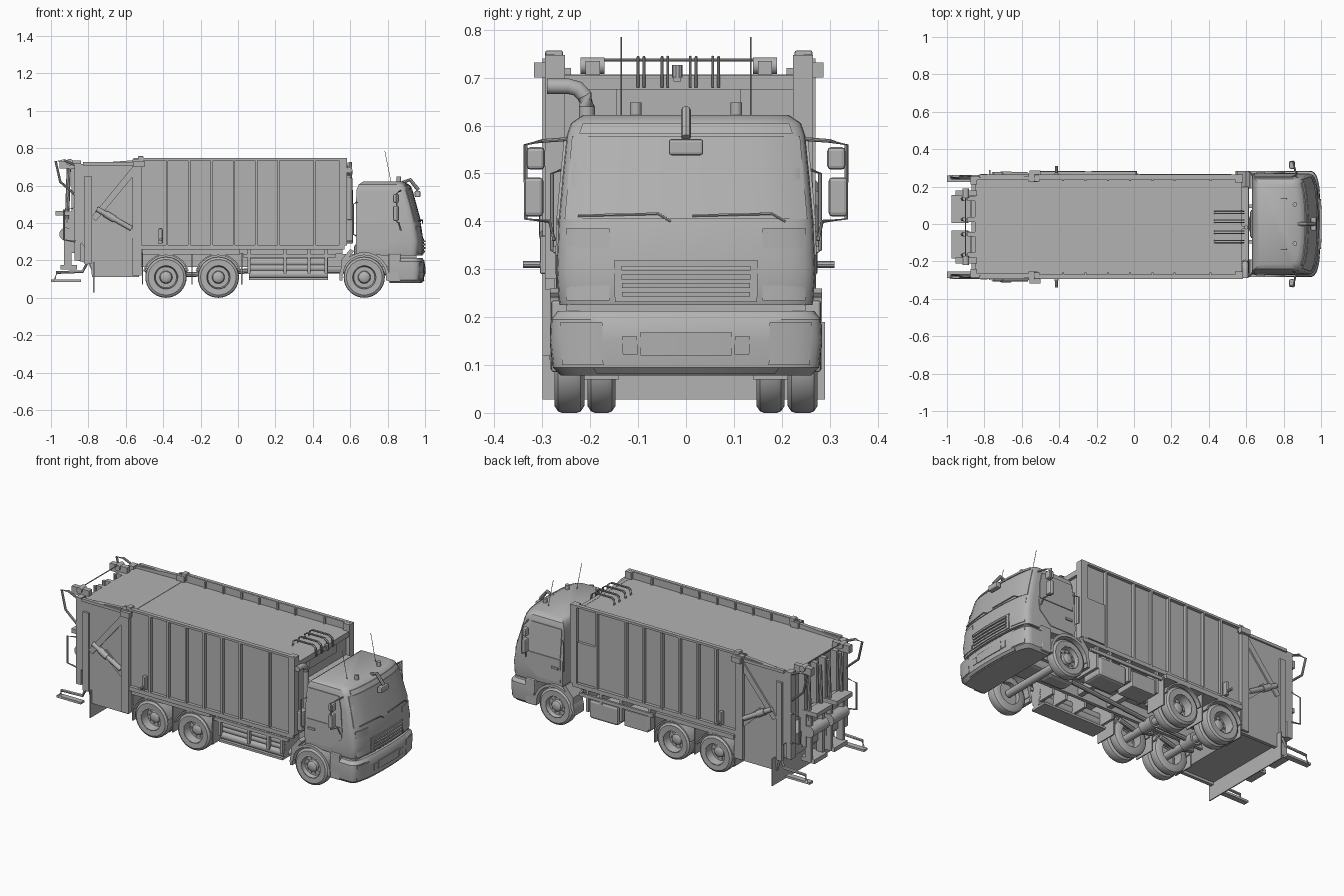
import bpy, bmesh, math
from mathutils import Vector

cube = bpy.data.objects.get("Cube")
if cube:
    bpy.data.objects.remove(cube, do_unlink=True)

grey = bpy.data.materials.new("plain grey")
grey.use_nodes = True
grey.diffuse_color = (0.45, 0.45, 0.45, 1)
grey.node_tree.nodes["Principled BSDF"].inputs["Base Color"].default_value = (0.45, 0.45, 0.45, 1)


def finish(name, bm, smooth=False):
    bmesh.ops.recalc_face_normals(bm, faces=bm.faces)
    mesh = bpy.data.meshes.new(name)
    bm.to_mesh(mesh)
    bm.free()
    mesh.materials.append(grey)
    ob = bpy.data.objects.new(name, mesh)
    bpy.context.collection.objects.link(ob)
    if smooth:
        bpy.ops.object.select_all(action='DESELECT')
        ob.select_set(True)
        bpy.context.view_layer.objects.active = ob
        bpy.ops.object.shade_smooth_by_angle(angle=math.radians(35))
    return ob


def skin(name, rings, smooth=False, closed=False):
    """Join matching rings of points, capping the ends unless closed."""
    bm = bmesh.new()
    vs = [[bm.verts.new(p) for p in r] for r in rings]
    pairs = list(zip(vs, vs[1:])) + ([(vs[-1], vs[0])] if closed else [])
    for a, b in pairs:
        for i in range(len(a)):
            j = (i + 1) % len(a)
            bm.faces.new((a[i], a[j], b[j], b[i]))
    if not closed:
        bm.faces.new(vs[0])
        bm.faces.new(vs[-1])
    return finish(name, bm, smooth)


def box(name, x0, x1, y0, y1, z0, z1, bevel=0):
    ring = lambda z: [(x0, y0, z), (x1, y0, z), (x1, y1, z), (x0, y1, z)]
    ob = skin(name, [ring(z0), ring(z1)])
    if bevel:
        m = ob.modifiers.new("bevel", 'BEVEL')
        m.width, m.segments = bevel, 2


def prism(name, pts, y0, y1):
    skin(name, [[(x, y, z) for x, z in pts] for y in (y0, y1)])


def tube(name, pts, r, n=10):
    """Round bar through a few points."""
    pts = [Vector(p) for p in pts]
    rings = []
    for i, p in enumerate(pts):
        d = (pts[min(i + 1, len(pts) - 1)] - pts[max(i - 1, 0)]).normalized()
        u = d.cross(Vector((0, 0, 1)) if abs(d.z) < 0.9 else Vector((1, 0, 0))).normalized()
        v = d.cross(u)
        turns = [math.tau * k / n for k in range(n)]
        rings.append([p + r * (math.cos(t) * u + math.sin(t) * v) for t in turns])
    skin(name, rings, True)


def lathe_y(name, profile, x, z, side, closed=False, n=36):
    """Spin (radius, y) pairs about a sideways axle."""
    turns = [math.tau * k / n for k in range(n)]
    skin(name, [[(x + r * math.cos(t), side * y, z + r * math.sin(t)) for t in turns]
                for r, y in profile], True, closed)


def arch(name, x, r, y0, y1, a0, a1, thick=.008):
    rings = []
    for k in range(17):
        t = math.radians(a0 + (a1 - a0) * k / 16)
        c, s = math.cos(t), math.sin(t)
        rings.append([(x + q * c, y, 0.11 + q * s) for q, y in
                      ((r, y0), (r, y1), (r + thick, y1), (r + thick, y0))])
    skin(name, rings, True)


# Curved cab and bumper shells: rows of height, back, front, half width
CAB = [(.225, .80, .985, .264), (.236, .63, .988, .266), (.30, .63, .992, .27), (.40, .63, .977, .266),
       (.50, .63, .952, .257), (.58, .635, .928, .249), (.605, .645, .914, .24), (.622, .67, .885, .215)]
BUMPER = [(.078, .81, .978, .262), (.095, .81, .994, .278), (.15, .81, 1.0, .284),
          (.195, .81, .998, .282), (.213, .81, .985, .268)]


def at(rows, z):
    for a, b in zip(rows, rows[1:]):
        if z <= b[0]:
            f = max(0, (z - a[0]) / (b[0] - a[0]))
            return [p + f * (q - p) for p, q in zip(a, b)]
    return rows[-1]


def nose(rows, z, s, off=0):
    """Point on a gently bowed front with rounded corners."""
    _, _, front, hw = at(rows, z)
    c = math.sqrt(max(0, 1 - abs(s) ** 7))
    return (front - .02 * s * s - .045 * (1 - c ** .6) + off, s * hw, z)


def shell(name, rows):
    spread = [math.sin(math.pi / 2 * k / 12) for k in range(-12, 13)]
    skin(name, [[nose(rows, z, s) for s in spread] + [(b, hw, z), (b, -hw, z)]
                for z, b, f, hw in rows], True)


def patch(name, rows, z0, z1, s0, s1, off=.004):
    """Thin plate following the curved front."""
    rings = []
    for k in range(13):
        s = s0 + (s1 - s0) * k / 12
        rings.append([nose(rows, z, s, o) for z, o in ((z0, -.003), (z1, -.003), (z1, off), (z0, off))])
    skin(name, rings, True)


def side_plate(name, pts, side, off):
    skin(name, [[(x, side * (at(CAB, z)[3] + o), z) for x, z in pts] for o in (-.004, off)])


shell("cab_shell", CAB)
shell("front_bumper", BUMPER)
patch("windscreen", CAB, .405, .578, -.955, .955)
patch("sun_visor", CAB, .584, .604, -.9, .9, .005)
patch("grille_surround", CAB, .232, .318, -.56, .56, .006)
for i in range(4):
    patch("grille_slat", CAB, .243 + i * .018, .253 + i * .018, -.5, .5, .012)
patch("lower_grille", BUMPER, .12, .168, -.34, .34, .004)
patch("bumper_lip", BUMPER, .082, .094, -.7, .7, .004)
box("bumper_step", .82, .955, -.25, .25, .205, .23)
for s in (-1, 1):
    patch("headlamp", BUMPER, .10, .19, s * .62, s * .93)
    patch("fog_lamp", BUMPER, .122, .16, s * .36, s * .47)
    patch("corner_panel", CAB, .235, .385, s * .6, s * .94)
    tube("wiper", [nose(CAB, .412, s * .45 - .4, .01), nose(CAB, .416, s * .45 + .23, .014),
                   nose(CAB, .4, s * .45 + .33, .01)], .003, 6)
    # Doors, windows and steps
    side_plate("door_panel", [(.645, .26), (.80, .26), (.875, .33), (.88, .395), (.645, .395)], s, .004)
    side_plate("side_window", [(.645, .405), (.875, .405), (.865, .5), (.845, .572), (.645, .572)], s, .005)
    box("door_handle", .655, .70, s * .266, s * .278, .335, .347)
    box("cab_step", .805, .87, s * .2, s * .282, .085, .235, .006)
    arch("front_fender", .675, .118, s * .19, s * .284, -8, 188, .016)
    prism("fender_skirt", [(.55, .12), (.562, .12), (.575, .19), (.62, .25), (.6, .26), (.55, .2)], s * .19, s * .284)
    # Mirrors
    tube("mirror_arm", [(.87, s * .245, .572), (.86, s * .3, .568), (.85, s * .335, .56), (.85, s * .335, .405),
                        (.86, s * .285, .40), (.87, s * .275, .36)], .004, 8)
    box("main_mirror", .83, .86, s * .298, s * .338, .41, .492, .008)
    box("wide_mirror", .83, .86, s * .295, s * .333, .508, .555, .008)
    # Roof fittings
    tube("aerial", [(.82, s * .135, .61), (.785, s * .135, .785)], .0015, 6)
    tube("roof_beacon", [(.86, s * .105, z) for z in (.60, .63, .648)], .012, 12)
    tube("cab_hand_rail", [(.635, s * .262, .33), (.615, s * .28, .34), (.615, s * .28, .5), (.635, s * .255, .51)], .004, 8)
tube("front_mirror_arm", [(.88, 0, .615), (.92, 0, .632), (.965, 0, .575)], .01, 8)
box("front_mirror", .945, .975, -.036, .036, .538, .572, .006)
tube("rear_lamp", [(.60, -.018, .70), (.60, -.018, .727)], .011)
box("rear_lamp_bracket", .555, .61, -.026, -.01, .692, .702)

# Gear between cab and body
box("cooling_unit", .575, .615, -.2, .2, .29, .58, .006)
tube("air_intake", [(.595, -.29, .682), (.595, -.245, .682), (.595, -.226, .677), (.595, -.212, .662),
                    (.595, -.207, .64), (.595, -.207, .32)], .0165, 14)
box("intake_filter", .575, .615, -.27, -.16, .3, .42, .01)

# Refuse body, slightly off centre, with its roof sunk between raised side walls
LEFT, RIGHT = .255, -.285
MID = (LEFT + RIGHT) / 2
RIBS = (-.38, -.26, -.14, -.022, .098, .217, .41)
box("body_container", -.53, .56, RIGHT + .01, LEFT - .01, .26, .705)
box("front_beam", .555, .578, RIGHT, LEFT, .675, .706)
prism("front_panel_gusset", [(.556, .62), (.572, .62), (.572, .69), (.556, .69)], MID - .13, MID + .13)
for s, edge in ((-1, RIGHT), (1, LEFT)):
    wall = edge - s * .01
    for x in RIBS:
        box("body_rib", x - .006, x + .006, wall, edge + s * .01, .275, .74)
        box("wall_stay", x - .005, x + .005, edge - s * .026, wall, .70, .742)
    box("side_wall_top", -.56, .57, wall - s * .006, wall, .70, .747)
    box("upper_rail", -.53, .57, wall, edge + s * .009, .735, .748)
    box("lower_rail", -.53, .57, wall, edge + s * .009, .258, .282)
    box("front_post", .54, .582, edge - s * .032, edge + s * .01, .28, .747)
    box("rear_post", -.565, -.515, edge - s * .03, edge + s * .015, .12, .74)
    box("post_cap", -.535, -.505, edge - s * .028, edge + s * .009, .715, .757, .004)
    box("hinge_block", -.56, -.50, edge + s * .005, edge + s * .032, .70, .732)
    box("control_box", -.425, -.405, wall, edge + s * .02, .29, .37, .004)
    tube("side_lamp", [(-.415, edge, .31), (-.415, MID + s * .325, .31)], .008)
    # Tailgate sides with braces and rams
    prism("tailgate_side", [(-.845, .715), (-.56, .735), (-.53, .735), (-.53, .11), (-.78, .11), (-.79, .19),
                            (-.80, .25), (-.845, .3)], edge - s * .02, edge)
    prism("tailgate_brace", [(-.785, .43), (-.76, .41), (-.56, .65), (-.56, .705)], edge, edge + s * .009)
    prism("lower_brace", [(-.70, .44), (-.67, .46), (-.56, .36), (-.56, .315)], edge, edge + s * .008)
    tube("tailgate_ram", [(-.755, edge + s * .008, .475), (-.57, edge + s * .008, .37)], .014, 14)
    tube("ram_collar", [(-.71, edge + s * .008, .45), (-.66, edge + s * .008, .42)], .019, 14)
    box("tailgate_post", -.82, -.783, edge - s * .01, edge + s * .013, .18, .65)
    box("rear_edge_post", -.875, -.84, edge - s * .045, edge, .2, .72)
    box("tailgate_top_rail", -.83, -.56, edge - s * .01, edge + s * .01, .708, .725)
    # Standing boards and grab rails
    box("foot_board", -1.0, -.84, edge - s * .03, edge + s * .003, .085, .098)
    tube("board_bracket", [(-.98, edge, .09), (-.97, edge, .135), (-.83, edge, .14), (-.80, edge, .2)], .008)
    tube("upper_arm", [(-.85, edge - s * .01, .70), (-.93, edge - s * .01, .735), (-.975, edge - s * .01, .73),
                       (-.95, edge - s * .01, .62), (-.87, edge - s * .01, .55)], .007)
    tube("grab_rail", [(-.87, edge, .48), (-.93, edge, .47), (-.93, edge, .31), (-.87, edge, .3)], .005, 8)
    # Two bin lifts
    y = MID + s * .095
    box("lift_plate", -.90, -.875, y - .07, y + .07, .24, .46)
    for d in (-.055, .055):
        box("lift_arm", -.93, -.89, y + d - .01, y + d + .01, .16, .42)
        box("lift_mast", -.89, -.85, y + d - .013, y + d + .013, .25, .70)
        tube("lift_ram", [(-.915, y + d, .40), (-.905, y + d, .69)], .012)
    tube("lift_pivot", [(-.92, y - .075, .34), (-.92, y + .075, .34)], .035, 18)
    box("lift_comb", -.975, -.9, y - .075, y + .075, .44, .465)
    box("lift_foot", -.95, -.86, y - .06, y + .06, .15, .175)
    tube("top_pivot", [(-.90, y + s * .06, .725), (-.90, y + s * .11, .725)], .018, 14)
    box("top_bracket", -.955, -.84, y + s * .07, y + s * .1, .69, .735)
box("tailgate_inner", -.80, -.53, RIGHT + .02, LEFT - .02, .19, .69)
prism("tailgate_roof", [(-.85, .69), (-.85, .702), (-.56, .707), (-.53, .707), (-.53, .69)], RIGHT, LEFT)
prism("hopper_sill", [(-.86, .2), (-.87, .33), (-.79, .36), (-.79, .18)], RIGHT + .03, LEFT - .03)
prism("hopper_floor", [(-.81, .2), (-.77, .125), (-.56, .125), (-.53, .2)], RIGHT + .02, LEFT - .02)
box("rear_flap", -.774, -.768, -.3, .29, .028, .19)
tube("lift_cross_bar", [(-.90, MID - .18, .737), (-.90, MID + .18, .737)], .003, 8)
box("side_door", .42, .535, LEFT - .01, LEFT + .006, .29, .53)
for y in (-.094, -.044, .015, .062):
    for d in (-.006, .006):
        tube("roof_hose", [(.43, y + d, .705), (.435, y + d, .735), (.45, y + d, .743), (.56, y + d, .743),
                           (.58, y + d, .73), (.588, y + d, .68)], .003, 8)

# Chassis and running gear
for s in (-1, 1):
    box("chassis_rail", -.78, .9, s * .085, s * .105, .165, .235)
    box("sub_frame", -.53, .56, s * .085, s * .12, .235, .262)
    box("side_guard_rail", .03, .52, s * .255, s * .268, .215, .235)
    for x in (.06, .25, .38, .47):
        box("guard_bracket", x - .008, x + .008, s * .1, s * .262, .13, .262)
    for x in (-.51, -.245, .02):
        box("mudflap", x - .003, x + .003, s * .14, s * .27, .07, .24)
    box("bogie_skirt", -.51, .01, s * .14, s * .28, .232, .258)
    for x in (-.385, -.105):
        arch("rear_fender", x, .118, s * .14, s * .283, 15, 165)
        tube("leaf_spring", [(x - .11, s * .11, .15), (x, s * .11, .12), (x + .11, s * .11, .15)], .014)
for i, z in enumerate((.125, .16, .19)):
    tube("air_tank", [(.06, -.22 - .01 * (i == 0), z), (.48, -.22 - .01 * (i == 0), z)], .024, 16)
box("tank_tray", .06, .48, -.265, -.16, .095, .108)
box("battery_box", .07, .23, .14, .26, .11, .205, .006)
box("fuel_tank", .27, .46, .13, .262, .095, .21, .015)
for x in (-.68, -.5, -.24, .1, .3, .5):
    box("cross_member", x - .015, x + .015, -.1, .1, .175, .225)
box("engine_block", .62, .92, -.08, .08, .12, .29, .02)
box("gearbox", .45, .62, -.05, .05, .13, .23, .02)
tube("drive_shaft", [(-.385, 0, .12), (-.105, 0, .13), (.46, 0, .18)], .014)
for x in (-.385, -.105, .675):
    rear = x < 0
    tube("axle", [(x, -.225, .11), (x, .225, .11)], .022, 14)
    if rear:
        tube("differential", [(x, -.045, .115), (x, .045, .115)], .036, 18)
    for s in (-1, 1):
        for y0, y1 in ((.147, .206), (.212, .275))[not rear:]:
            lathe_y("tyre", [(.064, y0), (.095, y0), (.107, y0 + .008), (.11, y0 + .016), (.11, y1 - .016),
                             (.107, y1 - .008), (.095, y1), (.066, y1 - .002)], x, .11, s, True)
        # Rims: dished at the rear, shallower at the front
        face = .225 if rear else .25
        lathe_y("wheel_rim", [(.066, face - .01), (.066, .272), (.062, .274), (.056, face), (.034, face),
                              (.030, face + .014), (.022, face + .02), (.006, face + .022)], x, .11, s)
        for k in range(10):
            t = math.tau * k / 10
            nx, nz = x + .044 * math.cos(t), .11 + .044 * math.sin(t)
            tube("wheel_nut", [(nx, s * (face - .004), nz), (nx, s * (face + .006), nz)], .005, 6)
